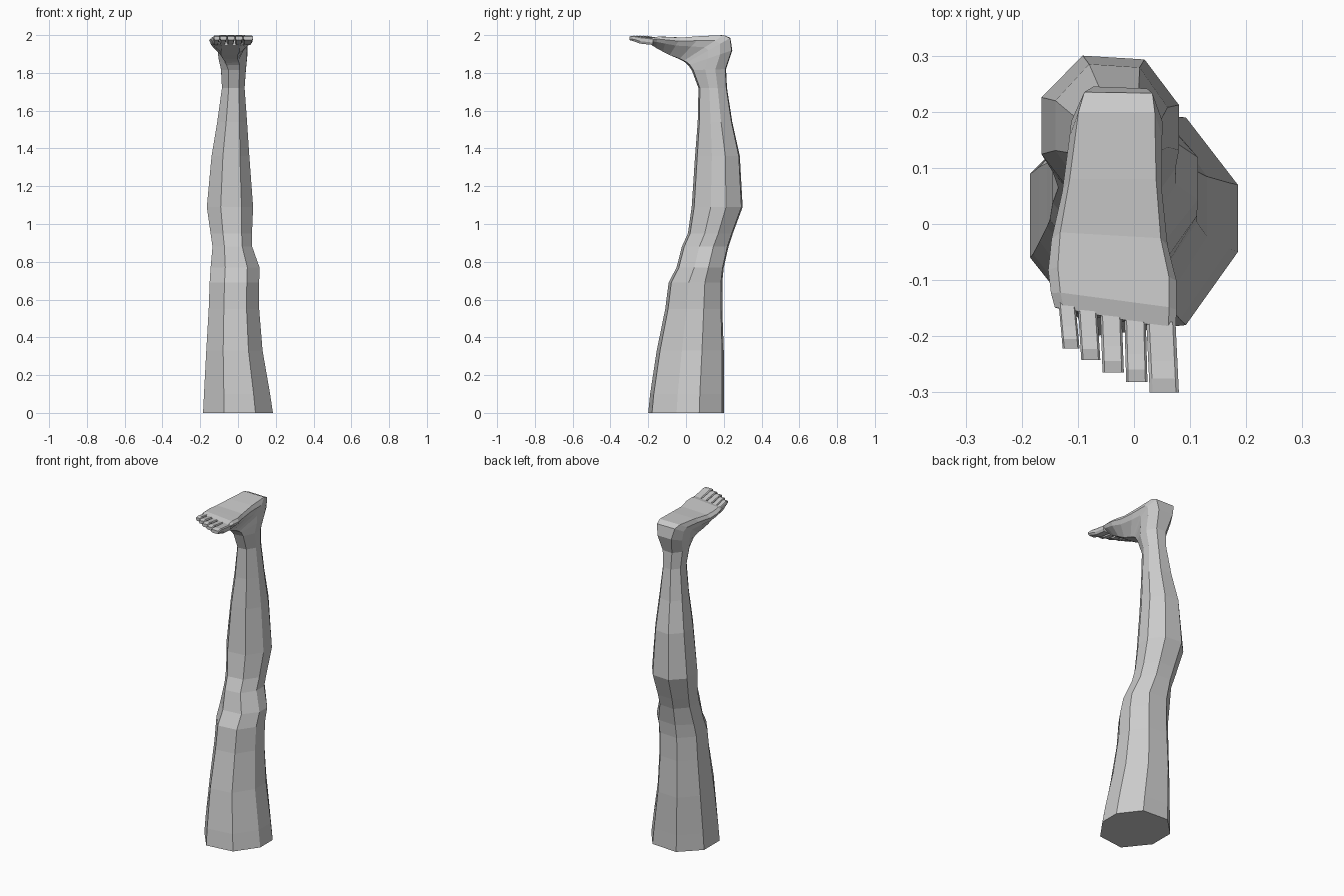
import bpy, bmesh

# Eight-sided cross-sections: u runs across the leg, v from front (or instep) to back (or sole)
LEG = [(-.4, -1), (.5, -.9), (1, -.25), (1, .35), (.5, .95), (-.4, 1), (-1, .45), (-1, -.3)]
FOOT = [(-.45, -1), (.4, -.97), (.9, .1), (1, .6), (.88, 1), (-.85, 1), (-1, .6), (-.93, .1)]
TOE = [(-.7, -1), (.7, -1), (1, -.3), (1, .7), (.8, 1), (-.8, 1), (-1, .7), (-1, -.3)]


def section(shape, x0, x1, front, back, skew=0.0):
    """Place a cross-section between a front (y, z) point and a back (y, z) point."""
    pts = []
    for u, v in shape:
        s, t = (u + 1) / 2, (v + 1) / 2
        pts.append((x0 + (x1 - x0) * s,
                    front[0] + (back[0] - front[0]) * t - skew * u,
                    front[1] + (back[1] - front[1]) * t))
    return pts


def blend(t):
    return [(a + (c - a) * t, b + (d - b) * t) for (a, b), (c, d) in zip(LEG, FOOT)]


def loft(name, rings):
    """Skin consecutive rings and cap both ends."""
    bm = bmesh.new()
    loops = [[bm.verts.new(p) for p in ring] for ring in rings]
    n = len(loops[0])
    for a, b in zip(loops, loops[1:]):
        for i in range(n):
            j = (i + 1) % n
            bm.faces.new((a[i], a[j], b[j], b[i]))
    bm.faces.new(loops[0])
    bm.faces.new(loops[-1])
    bmesh.ops.recalc_face_normals(bm, faces=bm.faces)
    mesh = bpy.data.meshes.new(name)
    bm.to_mesh(mesh)
    bm.free()
    obj = bpy.data.objects.new(name, mesh)
    bpy.context.collection.objects.link(obj)
    return obj


# Thigh, knee and calf: z, x0, x1, y front, y back
leg_rows = [
    (0.00, -.185, .185, -.200, .200),
    (0.10, -.180, .170, -.190, .200),
    (0.33, -.168, .130, -.155, .200),
    (0.55, -.155, .112, -.110, .192),
    (0.69, -.150, .112, -.092, .192),
    (0.77, -.145, .114, -.050, .200),
    (0.88, -.135, .075, -.022, .225),
    (0.95, -.145, .074, .010, .248),
    (1.09, -.165, .080, .030, .300),
    (1.36, -.140, .060, .048, .285),
    (1.54, -.110, .048, .062, .245),
    (1.72, -.085, .035, .066, .217),
]
# Ankle, heel and foot: front y, front z, back y, back z, x0, x1, foot blend, skew
foot_rows = [
    (.030, 1.815, .212, 1.82, -.090, .042, .1, 0),
    (.012, 1.840, .245, 1.92, -.105, .050, .4, 0),
    (.000, 1.852, .235, 1.985, -.112, .052, .7, 0),
    (-.015, 1.862, .200, 2.0, -.115, .050, .9, 0),
    (-.035, 1.873, .080, 1.995, -.128, .050, 1, 0),
    (-.085, 1.893, -.020, 1.987, -.147, .060, 1, .006),
    (-.120, 1.912, -.085, 1.990, -.153, .076, 1, .010),
    (-.150, 1.930, -.135, 1.992, -.148, .076, 1, .015),
    (-.172, 1.945, -.168, 1.984, -.141, .074, 1, .020),
]
rings = [section(LEG, x0, x1, (y0, z), (y1, z)) for z, x0, x1, y0, y1 in leg_rows]
rings += [section(blend(t), x0, x1, (yf, zf), (yb, zb), k)
          for yf, zf, yb, zb, x0, x1, t, k in foot_rows]
loft("leg_and_foot", rings)

# Toes: x centre at root, x centre at tip, half width, y root, y tip
toes = [
    ("big_toe", .048, .054, .026, -.175, -.300),
    ("second_toe", .002, .005, .019, -.170, -.282),
    ("third_toe", -.041, -.037, .019, -.160, -.265),
    ("fourth_toe", -.083, -.077, .017, -.148, -.242),
    ("little_toe", -.120, -.112, .015, -.135, -.222),
]
for name, xr, xt, w, yr, yt in toes:
    stations = []
    for f, low, high in ((0, 1.948, 1.984), (.55, 1.955, 1.992), (.8, 1.967, 1.997), (1, 1.974, 1.993)):
        x, y = xr + (xt - xr) * f, yr + (yt - yr) * f
        stations.append(section(TOE, x - w, x + w, (y, low), (y, high)))
    loft(name, stations)
